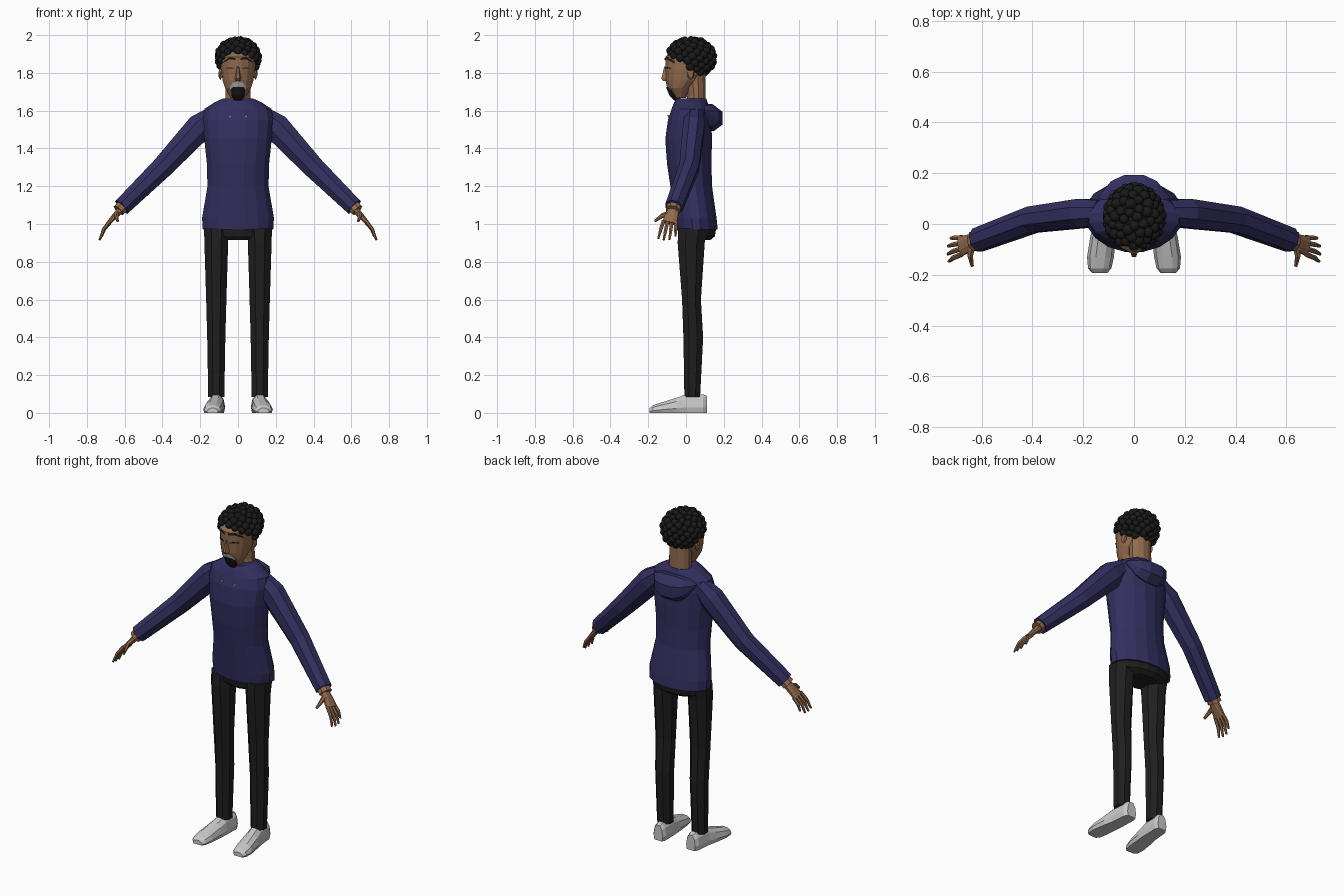
import bpy, bmesh, math, random
from mathutils import Vector, Matrix

random.seed(4)


def material(name, rgb):
    m = bpy.data.materials.new(name)
    m.diffuse_color = (*rgb, 1)
    return m


NAVY = material("navy cloth", (0.032, 0.029, 0.115))
BLACK = material("black cloth", (0.014, 0.014, 0.014))
HAIR = material("black hair", (0.010, 0.010, 0.010))
SKIN = material("brown skin", (0.29, 0.145, 0.078))
SHOE = material("light grey", (0.58, 0.58, 0.58))
GREY = material("mid grey", (0.40, 0.40, 0.40))


def finish(name, bm, mat, smooth=False):
    bmesh.ops.recalc_face_normals(bm, faces=bm.faces)
    me = bpy.data.meshes.new(name)
    bm.to_mesh(me)
    bm.free()
    me.materials.append(mat)
    for p in me.polygons:
        p.use_smooth = smooth
    ob = bpy.data.objects.new(name, me)
    bpy.context.collection.objects.link(ob)
    return ob


def loft(name, rings, mat):
    """Skin closed rings of points and cap both ends."""
    bm = bmesh.new()
    vs = [[bm.verts.new(p) for p in r] for r in rings]
    n = len(vs[0])
    for a, b in zip(vs, vs[1:]):
        for i in range(n):
            j = (i + 1) % n
            bm.faces.new((a[i], a[j], b[j], b[i]))
    bm.faces.new(vs[0])
    bm.faces.new(vs[-1])
    return finish(name, bm, mat)


def body(name, rows, mat, n=16, cx=0):
    """Stack of level ellipses: z, half width, front y, back y."""
    rings = []
    for z, rx, yf, yb in rows:
        ang = [2 * math.pi * (i + 0.5) / n for i in range(n)]
        rings.append([(cx + rx * math.cos(a),
                       (yf + yb) / 2 + (yb - yf) / 2 * math.sin(a), z) for a in ang])
    return loft(name, rings, mat)


def tube(name, path, radii, mat, n=8, ref=(0, 1, 0)):
    """Tube along a path; radii are (along ref, across ref)."""
    pts = [Vector(p) for p in path]
    rings = []
    for i, p in enumerate(pts):
        t = (pts[min(i + 1, len(pts) - 1)] - pts[max(i - 1, 0)]).normalized()
        w = Vector(ref)
        w = (w - t * w.dot(t)).normalized()
        u = t.cross(w)
        ra, rb = radii[i]
        rings.append([p + w * ra * math.cos(a) + u * rb * math.sin(a)
                      for a in [2 * math.pi * (k + 0.5) / n for k in range(n)]])
    return loft(name, rings, mat)


# sweater body
body("sweater_body", [
    (0.97, 0.190, -0.055, 0.170), (1.03, 0.194, -0.062, 0.164),
    (1.20, 0.165, -0.085, 0.140), (1.32, 0.168, -0.103, 0.137),
    (1.45, 0.182, -0.112, 0.140), (1.55, 0.192, -0.098, 0.136),
    (1.61, 0.180, -0.078, 0.126), (1.645, 0.125, -0.064, 0.116),
    (1.665, 0.080, -0.052, 0.108)], NAVY)

# hood lying on the upper back, swept across x
hood = []
for x, k in [(-0.14, 0.08), (-0.09, 0.75), (-0.04, 1), (0.04, 1), (0.09, 0.75), (0.14, 0.08)]:
    prof = [(0.09, 1.635), (0.14, 1.635), (0.192, 1.595), (0.192, 1.525), (0.145, 1.49), (0.09, 1.51)]
    hood.append([(x, 0.10 + (y - 0.10) * k, 1.60 + (z - 1.60) * k) for y, z in prof])
loft("hood", hood, NAVY)

# hips
body("trouser_hips", [
    (0.915, 0.115, -0.020, 0.130), (0.935, 0.160, -0.040, 0.155),
    (0.985, 0.182, -0.050, 0.163)], BLACK)

# neck and head
body("neck", [(1.60, 0.070, 0.00, 0.106), (1.68, 0.068, 0.005, 0.104),
              (1.80, 0.066, -0.01, 0.105)], SKIN, 12)
HEAD = [(1.668, 0.040, -0.062, 0.00), (1.72, 0.070, -0.096, 0.03),
        (1.76, 0.083, -0.106, 0.08), (1.82, 0.093, -0.110, 0.11),
        (1.885, 0.098, -0.112, 0.13), (1.935, 0.075, -0.062, 0.11),
        (1.96, 0.040, -0.020, 0.07)]
body("head", HEAD, SKIN)


def face_y(x, z):
    """Front of the head at x, z."""
    for a, b in zip(HEAD, HEAD[1:]):
        if a[0] <= z <= b[0]:
            t = (z - a[0]) / (b[0] - a[0])
            rx, yf, yb = [a[i] + (b[i] - a[i]) * t for i in (1, 2, 3)]
            return (yf + yb) / 2 - (yb - yf) / 2 * math.sqrt(max(0, 1 - (x / rx) ** 2))
    return -0.1


def patch(name, cols, mat):
    """Thin plate on the face from columns of x, low z, high z."""
    loft(name, [[(x, face_y(x, z) + d, z) for z, d in
                 ((lo, 0.003), (hi, 0.003), (hi, -0.003), (lo, -0.003))]
                for x, lo, hi in cols], mat)


# nose, moustache, beard
loft("nose", [
    [(-0.008, -0.100, 1.835), (0.008, -0.100, 1.835), (0.003, -0.115, 1.835), (-0.003, -0.115, 1.835)],
    [(-0.020, -0.095, 1.77), (0.020, -0.095, 1.77), (0.008, -0.130, 1.77), (-0.008, -0.130, 1.77)],
    [(-0.018, -0.095, 1.757), (0.018, -0.095, 1.757), (0.006, -0.120, 1.757), (-0.006, -0.120, 1.757)]], SKIN)
patch("moustache", [(-0.042, 1.712, 1.728), (-0.028, 1.722, 1.748), (0, 1.728, 1.754),
                    (0.028, 1.722, 1.748), (0.042, 1.712, 1.728)], GREY)
body("beard", [(1.655, 0.022, -0.064, -0.03), (1.68, 0.036, -0.088, -0.03),
               (1.724, 0.040, -0.105, -0.05)], HAIR, 10)

# hair cap and curls, both kept above the hairline
CENTRE = Vector((0, 0.027, 1.88))
RADII = Vector((0.105, 0.118, 0.096))


def hairline(y):
    return max(1.79, 1.905 - 0.75 * max(0, y + 0.09))


bm = bmesh.new()
bmesh.ops.create_icosphere(bm, subdivisions=3, radius=1)
for v in bm.verts:
    v.co = CENTRE + v.co * RADII
bmesh.ops.delete(bm, geom=[v for v in bm.verts if v.co.z < hairline(v.co.y) - 0.005], context='VERTS')
finish("hair_cap", bm, HAIR)

bm = bmesh.new()
N = 120
for i in range(N):
    z = 1 - 2 * (i + 0.5) / N
    r, a = math.sqrt(1 - z * z), i * 2.39996
    p = CENTRE + Vector((r * math.cos(a), r * math.sin(a), z)) * RADII
    if p.z > hairline(p.y):
        bmesh.ops.create_icosphere(bm, subdivisions=2, radius=random.uniform(0.019, 0.024),
                                   matrix=Matrix.Translation(p))
finish("hair_curls", bm, HAIR, True)

# parts on both sides
for s, side in ((1, "left"), (-1, "right")):
    def m(*pts):
        return [(s * x, y, z) for x, y, z in pts]

    # trouser leg
    body(side + "_trouser_leg", [
        (0.085, 0.046, -0.012, 0.078), (0.40, 0.052, -0.018, 0.095),
        (0.60, 0.058, -0.025, 0.083), (0.90, 0.068, -0.050, 0.105),
        (0.975, 0.070, -0.048, 0.120)], BLACK, 8, s * 0.115)

    # shoe, swept from heel to toe
    prof = [(-0.85, 0), (-1, 0.3), (-0.8, 0.75), (-0.35, 1), (0.35, 1), (0.8, 0.75), (1, 0.3), (0.85, 0)]
    loft(side + "_shoe", [[(s * (cx + w * u), y, h * v) for u, v in prof] for y, cx, w, h in [
        (0.11, 0.108, 0.030, 0.090), (0.09, 0.110, 0.042, 0.098), (0.0, 0.115, 0.045, 0.098),
        (-0.05, 0.122, 0.050, 0.080), (-0.13, 0.132, 0.053, 0.055),
        (-0.175, 0.135, 0.046, 0.040), (-0.192, 0.135, 0.030, 0.025)]], SHOE)

    # sleeve
    tube(side + "_sleeve", m((0.13, 0.045, 1.58), (0.20, 0.042, 1.515), (0.40, 0.017, 1.30),
                             (0.615, -0.063, 1.09)),
         [(0.052, 0.05), (0.062, 0.078), (0.056, 0.062), (0.050, 0.050)], NAVY)

    # wrist and palm
    tube(side + "_wrist", m((0.595, -0.056, 1.11), (0.632, -0.069, 1.072)),
         [(0.036, 0.036), (0.042, 0.036)], SKIN)
    tube(side + "_palm", m((0.612, -0.063, 1.085), (0.645, -0.074, 1.05), (0.685, -0.088, 1.005)),
         [(0.027, 0.022), (0.036, 0.017), (0.042, 0.012)], SKIN)

    # fingers and thumb
    for i, (o, reach) in enumerate([(-0.033, 0.93), (-0.011, 1.0), (0.011, 0.98), (0.033, 0.78)]):
        k = Vector((0.678, -0.086 + o, 1.012 - o * 0.15))
        t = k + (Vector((0.733, -0.103 + o * 1.4, 0.915)) - k) * reach
        mid = (k + t) / 2 + Vector((0.007, 0, 0.004))
        tube(f"{side}_finger_{i + 1}", m(k, mid, t),
             [(0.0105, 0.010), (0.010, 0.009), (0.006, 0.006)], SKIN, 6)
    tube(side + "_thumb", m((0.635, -0.075, 1.06), (0.645, -0.125, 1.045), (0.637, -0.165, 1.015)),
         [(0.016, 0.016), (0.012, 0.012), (0.007, 0.007)], SKIN, 6, (1, 0, 0))

    # ear
    bm = bmesh.new()
    bmesh.ops.create_icosphere(bm, subdivisions=1, radius=1)
    for v in bm.verts:
        v.co = Vector((s * 0.093, 0.025, 1.795)) + v.co * Vector((0.012, 0.020, 0.033))
    finish(side + "_ear", bm, SKIN)

    # brow and closed eye
    patch(side + "_brow", [(s * 0.012, 1.868, 1.878), (s * 0.045, 1.872, 1.884), (s * 0.078, 1.852, 1.860)], HAIR)
    patch(side + "_eye", [(s * 0.022, 1.822, 1.826), (s * 0.042, 1.823, 1.830), (s * 0.062, 1.822, 1.826)], HAIR)

    # eyelet on the chest
    tube(side + "_eyelet", m((0.043, -0.088, 1.572), (0.043, -0.097, 1.570)),
         [(0.007, 0.007)] * 2, GREY, 6, (0, 0, 1))
